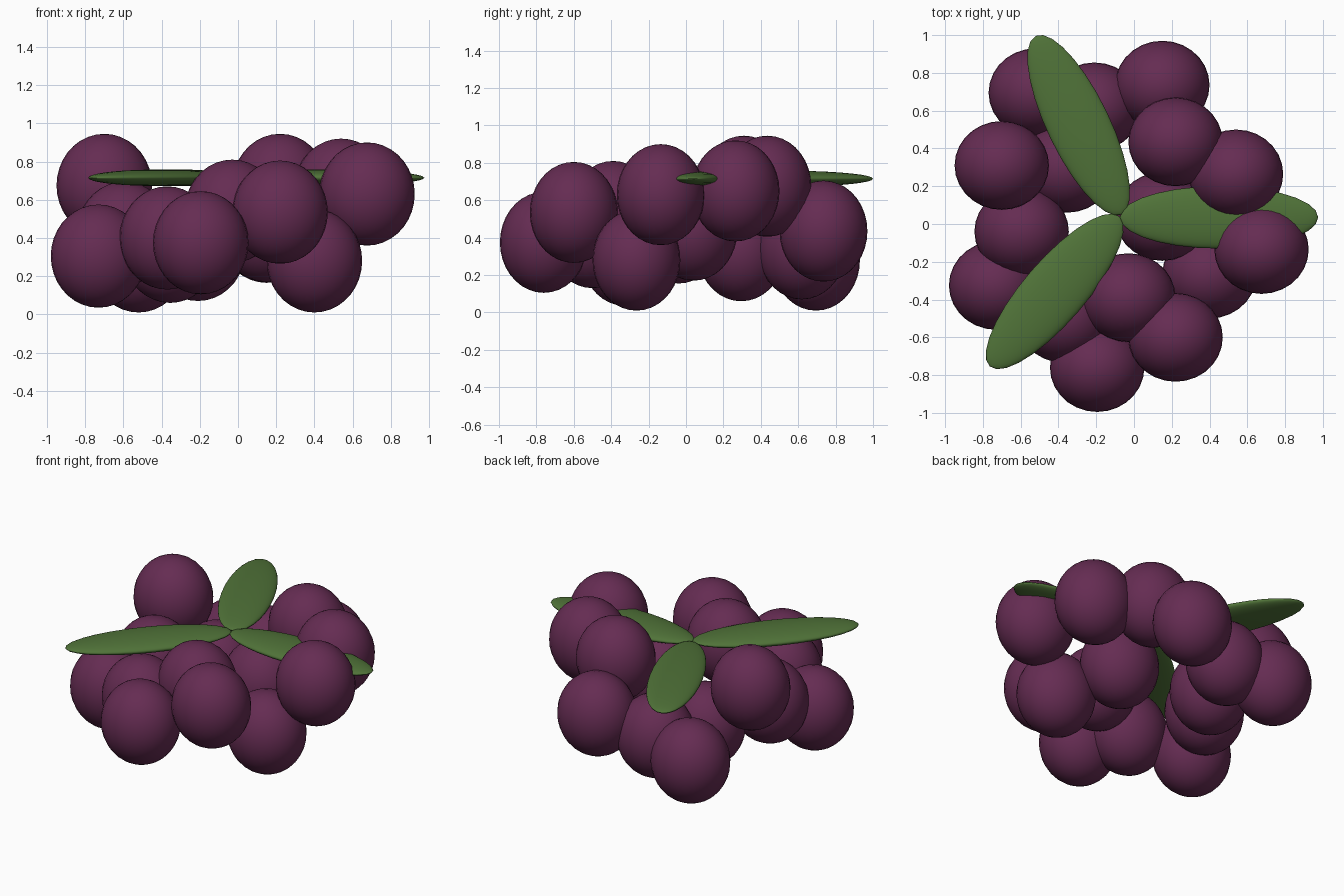
import bpy
from math import radians


def material(name, color):
    m = bpy.data.materials.new(name)
    m.diffuse_color = color
    return m


purple = material("grape_purple", (0.13, 0.025, 0.085, 1))
green = material("leaf_green", (0.08, 0.17, 0.04, 1))


def ellipsoid(name, loc, radii, mat, angle=0):
    bpy.ops.mesh.primitive_uv_sphere_add(segments=28, ring_count=18, radius=1,
                                         location=loc, rotation=(0, 0, radians(angle)))
    ob = bpy.context.object
    ob.name = name
    ob.scale = radii
    ob.data.materials.append(mat)
    bpy.ops.object.shade_smooth()
    return ob


# Grapes: centres of the cluster
grapes = [
    (-0.52, 0.695, 0.28), (-0.21, 0.62, 0.34), (0.15, 0.735, 0.435),
    (0.22, 0.435, 0.675), (0.54, 0.265, 0.65), (-0.70, 0.31, 0.675),
    (-0.355, 0.295, 0.33), (-0.595, -0.04, 0.425), (-0.73, -0.325, 0.305),
    (0.15, 0.04, 0.44), (0.675, -0.135, 0.63), (0.40, -0.265, 0.28),
    (-0.03, -0.39, 0.54), (0.22, -0.60, 0.535), (-0.37, -0.50, 0.40),
    (-0.195, -0.76, 0.375),
]
for i, p in enumerate(grapes, 1):
    ellipsoid(f"grape_{i:02d}", p, (0.25, 0.235, 0.27), purple)

# Leaves: three flat blades fanning out from the middle
leaves = [((0.45, 0.035), 0), ((-0.293, 0.523), 115.7), ((-0.42, -0.357), 229.2)]
for i, ((x, y), a) in enumerate(leaves, 1):
    ellipsoid(f"leaf_{i}", (x, y, 0.715), (0.525, 0.165, 0.043), green, a)
